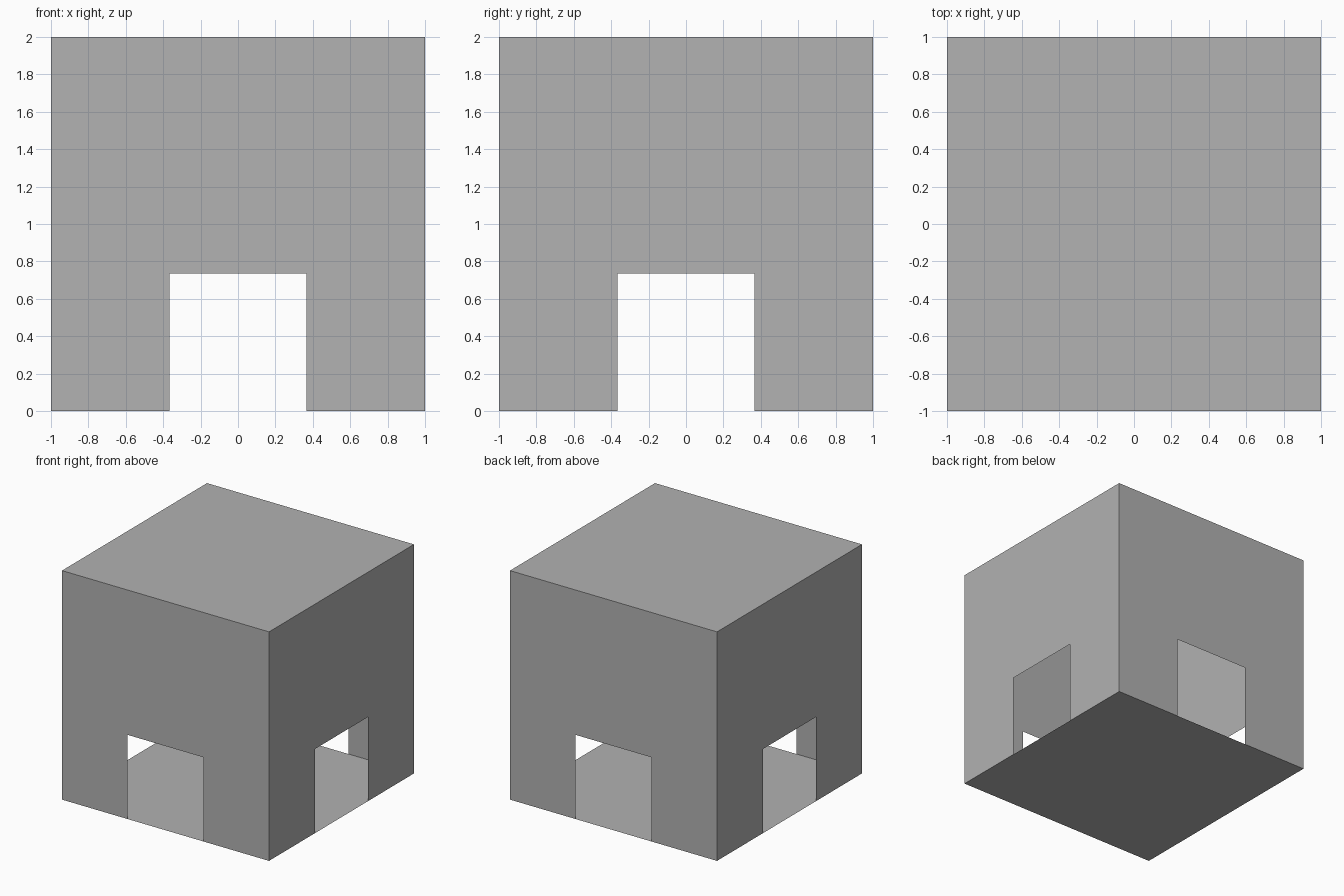
import bpy
import math
from mathutils import Matrix, Vector

if "Cube" in bpy.data.objects:
    bpy.data.objects.remove(bpy.data.objects["Cube"])

HALF = 1.0        # half side of the box
HEIGHT = 2.0
DOOR_HALF = 0.365  # half width of each doorway
DOOR_TOP = 0.735

grey = bpy.data.materials.new("plain grey")
grey.diffuse_color = (0.445, 0.445, 0.445, 1)
grey.use_nodes = True
grey.node_tree.nodes["Principled BSDF"].inputs["Base Color"].default_value = grey.diffuse_color


def sheet(name, points, turn=0.0):
    """Single flat face, turned about the vertical axis."""
    rot = Matrix.Rotation(turn, 3, 'Z')
    mesh = bpy.data.meshes.new(name)
    mesh.from_pydata([rot @ Vector(p) for p in points], [],
                     [list(range(len(points)))])
    mesh.materials.append(grey)
    obj = bpy.data.objects.new(name, mesh)
    bpy.context.collection.objects.link(obj)
    return obj


# Four walls, each with a doorway reaching the floor
outline = [(-HALF, 0), (-DOOR_HALF, 0), (-DOOR_HALF, DOOR_TOP),
           (DOOR_HALF, DOOR_TOP), (DOOR_HALF, 0), (HALF, 0),
           (HALF, HEIGHT), (-HALF, HEIGHT)]
wall = [(x, -HALF, z) for x, z in outline]
for i, side in enumerate(("front", "right", "back", "left")):
    sheet(side + "_wall", wall, i * math.pi / 2)

# Roof faces up, floor faces down
square = [(-HALF, -HALF), (HALF, -HALF), (HALF, HALF), (-HALF, HALF)]
sheet("roof", [(x, y, HEIGHT) for x, y in square])
sheet("floor", [(x, y, 0) for x, y in reversed(square)])
